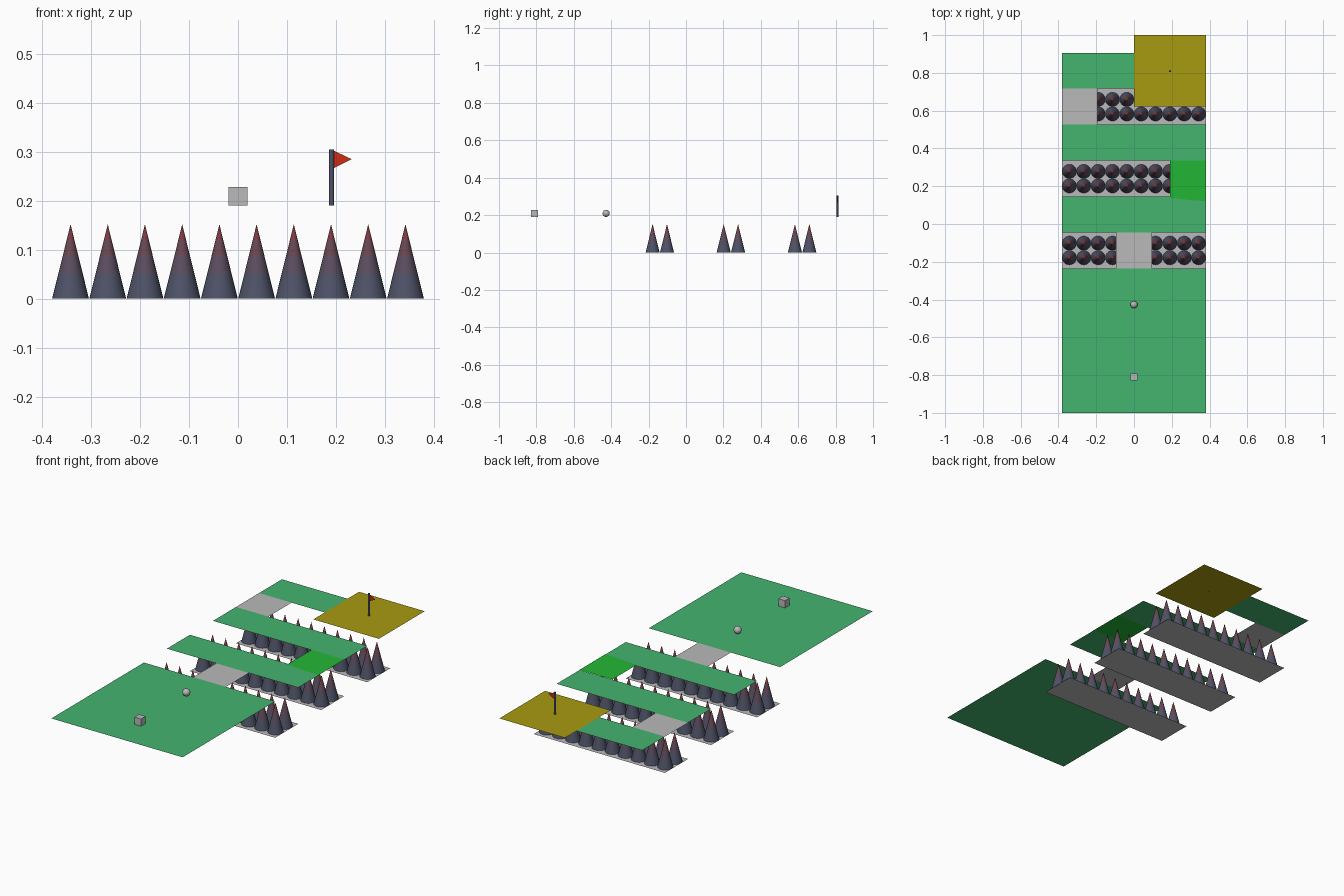
import bpy, bmesh, math

if "Cube" in bpy.data.objects:
    bpy.data.objects.remove(bpy.data.objects["Cube"])


def mat(name, rgb):
    m = bpy.data.materials.new(name)
    m.diffuse_color = (*rgb, 1)
    m.use_nodes = True
    m.node_tree.nodes["Principled BSDF"].inputs["Base Color"].default_value = m.diffuse_color
    return m


GREEN = mat("turf green", (0.058, 0.46, 0.16))
BRIGHT = mat("bright green", (0.017, 0.47, 0.036))
GREY = mat("pale grey", (0.49, 0.49, 0.49))
GOLD = mat("gold", (0.39, 0.325, 0.005))
RED = mat("flag red", (0.6, 0.025, 0.008))
SLATE = mat("slate", (0.075, 0.085, 0.135))
PLUM = mat("plum", (0.105, 0.075, 0.115))
WINE = mat("wine", (0.14, 0.062, 0.085))
TIP = mat("dark red", (0.2, 0.042, 0.048))

DECK = 0.19     # height of the walkway
HW = 0.38       # half width of the course


def finish(name, bm, mats, smooth=False):
    me = bpy.data.meshes.new(name)
    bm.to_mesh(me)
    bm.free()
    for m in mats:
        me.materials.append(m)
    ob = bpy.data.objects.new(name, me)
    bpy.context.collection.objects.link(ob)
    if smooth:
        bpy.context.view_layer.objects.active = ob
        ob.select_set(True)
        bpy.ops.object.shade_smooth_by_angle(angle=math.radians(40))
        ob.select_set(False)
    return ob


def polygon(name, pts, material):
    bm = bmesh.new()
    bm.faces.new([bm.verts.new(p) for p in pts])
    return finish(name, bm, [material])


def sheet(name, x0, x1, y0, y1, z, material):
    return polygon(name, [(x0, y0, z), (x1, y0, z), (x1, y1, z), (x0, y1, z)], material)


# Walkway platforms
sheet("start_platform", -HW, HW, -1.0, -0.235, DECK, GREEN)
sheet("second_platform", -HW, HW, -0.045, 0.145, DECK, GREEN)
sheet("third_platform", -HW, HW, 0.336, 0.526, DECK, GREEN)
sheet("last_platform", -HW, 0, 0.717, 0.905, DECK, GREEN)
sheet("goal_platform", 0, HW, 0.622, 1.0, DECK, GOLD)

# Bridges over the pits
sheet("first_bridge", -0.095, 0.095, -0.235, -0.045, DECK, GREY)
sheet("third_bridge", -HW, -0.192, 0.526, 0.717, DECK, GREY)
polygon("second_bridge", [(0.19, 0.137, DECK + 0.001), (HW, 0.12, DECK + 0.001),
                          (HW, 0.336, DECK + 0.001), (0.19, 0.336, DECK + 0.001)], BRIGHT)


# Spikes: coloured bands by height
def spikes(name, yc, r=0.0375, h=0.152, n=32):
    bm = bmesh.new()
    levels = [0, 0.05, 0.088, 0.122]
    for i in range(10):
        for s in (-1, 1):
            cx, cy = (i - 4.5) * 0.076, yc + s * 0.0385
            rings = []
            for z in levels:
                rr = r * (1 - z / h)
                rings.append([bm.verts.new((cx + rr * math.cos(2 * math.pi * k / n),
                                            cy + rr * math.sin(2 * math.pi * k / n),
                                            z + (0.0004 if z == 0 else 0))) for k in range(n)])
            apex = bm.verts.new((cx, cy, h))
            bm.faces.new(rings[0][::-1])
            for band in range(len(levels)):
                for k in range(n):
                    k2 = (k + 1) % n
                    low = [rings[band][k], rings[band][k2]]
                    top = [rings[band + 1][k2], rings[band + 1][k]] if band < 3 else [apex]
                    bm.faces.new(low + top).material_index = band
    finish(name, bm, [SLATE, PLUM, WINE, TIP], True)


for label, yc in (("first", -0.14), ("second", 0.24), ("third", 0.621)):
    sheet(label + "_pit_floor", -HW, HW, yc - 0.0955, yc + 0.0955, 0, GREY)
    spikes(label + "_pit_spikes", yc)

# Start block
bm = bmesh.new()
bmesh.ops.create_cube(bm, size=0.038)
finish("start_block", bm, [GREY]).location = (0, -0.81, DECK + 0.0195)

# Ball
bm = bmesh.new()
bmesh.ops.create_uvsphere(bm, u_segments=32, v_segments=16, radius=0.019)
finish("ball", bm, [GREY], True).location = (0, -0.427, DECK + 0.0195)

# Goal flag
bm = bmesh.new()
bmesh.ops.create_cone(bm, cap_ends=True, segments=24, radius1=0.0055, radius2=0.0055, depth=0.115)
finish("flag_pole", bm, [SLATE], True).location = (0.191, 0.809, DECK + 0.0575)
polygon("flag", [(0.194, 0.809, 0.266), (0.232, 0.806, 0.285), (0.194, 0.809, 0.303)], RED)
